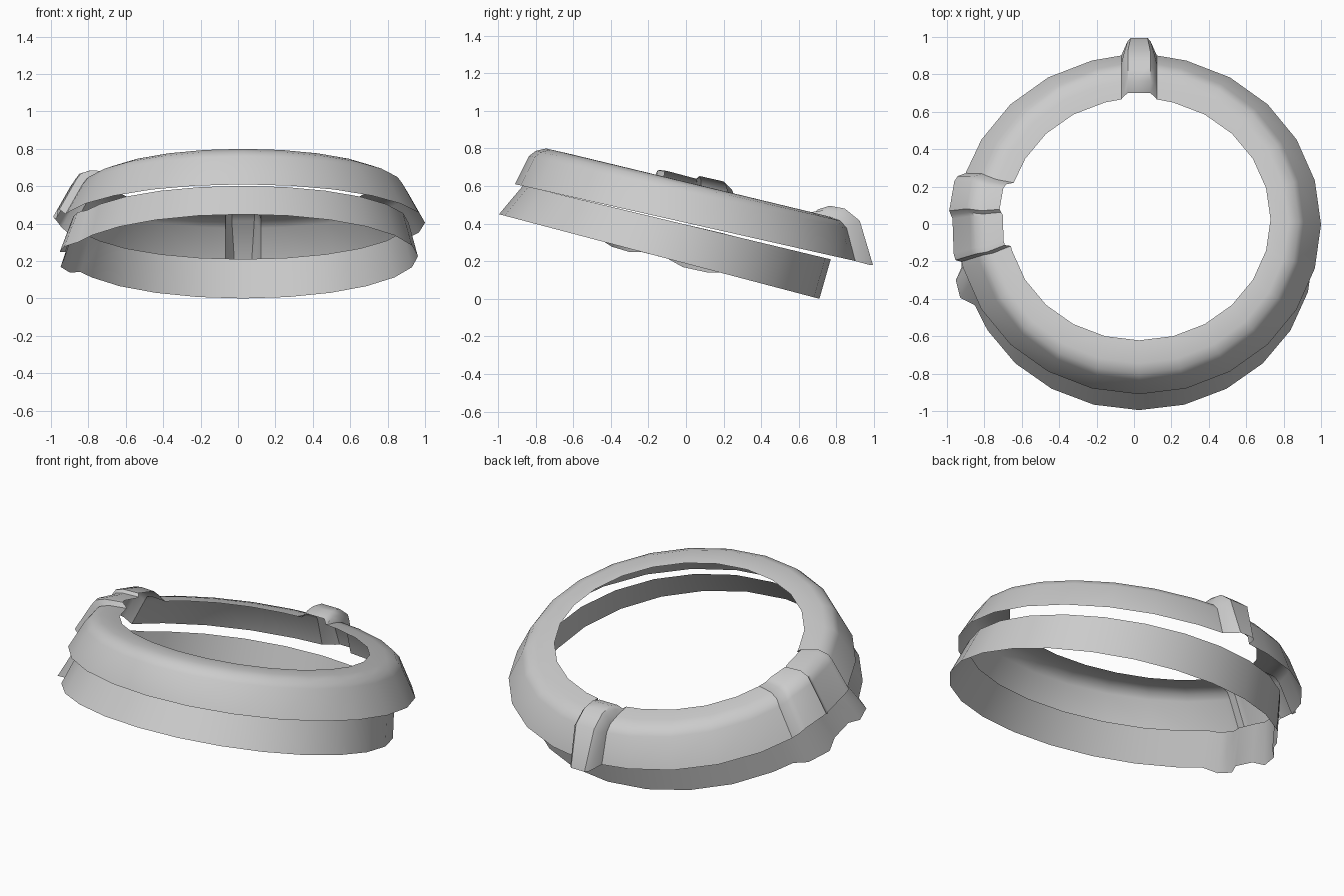
import bpy, bmesh
from math import sin, cos, asin, acos, pi, radians

if "Cube" in bpy.data.objects:
    bpy.data.objects.remove(bpy.data.objects["Cube"])

CX = 0.027  # ring centre in x

# Ring levels: x radius, front (y, z), back (y, z)
UPPER = [(0.973, -0.91, 0.61, 0.905, 0.20),
         (0.880, -0.835, 0.76, 0.86, 0.375),
         (0.855, -0.80, 0.787, 0.825, 0.415),
         (0.800, -0.745, 0.80, 0.765, 0.437),
         (0.703, -0.622, 0.772, 0.672, 0.46)]
LOWER = [(0.885, -0.868, 0.602, 0.77, 0.21),
         (0.935, -0.995, 0.45, 0.71, 0.0)]


def level_point(level, th, dr=0.0, dz=0.0):
    rx, yf, zf, yb, zb = level
    s = sin(th)
    return (CX + (rx + dr) * cos(th),
            (yf + yb) / 2 + ((yb - yf) / 2 + dr) * s,
            (zf + zb) / 2 + (zb - zf) / 2 * s + dz)


def column(levels, th, dr=0.0, dz=0.0):
    return [level_point(l, th, dr, dz) for l in levels]


def left_angle(y):
    return pi - asin(y / 0.91)


def loft(name, columns):
    bm = bmesh.new()
    cols = [[bm.verts.new(p) for p in c] for c in columns]
    for a, b in zip(cols, cols[1:] + cols[:1]):
        for i in range(len(a) - 1):
            bm.faces.new((a[i], b[i], b[i + 1], a[i + 1]))
    bmesh.ops.recalc_face_normals(bm, faces=bm.faces)
    me = bpy.data.meshes.new(name)
    bm.to_mesh(me)
    bm.free()
    ob = bpy.data.objects.new(name, me)
    bpy.context.collection.objects.link(ob)
    bpy.context.view_layer.objects.active = ob
    ob.select_set(True)
    bpy.ops.object.shade_smooth_by_angle(angle=radians(40))
    ob.select_set(False)
    return ob


# Upper cover ring: plain columns away from the back clip and left hinge
plain = [k for k in range(24) if k not in (6, 11, 12)]
keyed = [(radians(15 * k), column(UPPER, radians(15 * k))) for k in plain]

# Back clip: raised strap folded over the rim
CLIP = [(0.995, 0.18), (0.925, 0.415), (0.845, 0.48), (0.765, 0.495), (0.70, 0.475)]
for side in (1, -1):
    foot = [level_point(l, acos(side * 0.095 / l[0])) for l in UPPER]
    keyed.append((pi / 2 - side * 0.10, foot))
    for w, drop in ((0.082, 0.022), (0.06, 0.0)):
        strap = [(CX + side * w * (0.75 if i == 0 else 1), y - drop * 0.8, z - (drop if i else 0))
                 for i, (y, z) in enumerate(CLIP)]
        keyed.append((pi / 2 - side * w, strap))

# Left hinge: two raised pads, (y, outward, up)
PADS = [(0.275, 0.0, 0.0), (0.25, 0.035, 0.03), (0.22, 0.045, 0.048),
        (0.07, 0.045, 0.048), (0.05, 0.035, 0.03), (0.03, 0.025, 0.03),
        (-0.15, 0.032, 0.035), (-0.185, 0.03, 0.03), (-0.2, 0.0, 0.0)]
for y, dr, dz in PADS:
    keyed.append((left_angle(y), column(UPPER, left_angle(y), dr, dz)))
keyed.sort(key=lambda k: k[0])
loft("upper_cover_ring", [c for _, c in keyed])

# Lower collar ring with two hinge bulges on the left, (angle in degrees, outward, up)
BULGES = [(158, 0.0, 0.0), (163, 0.035, -0.02), (172, 0.05, -0.025), (177, 0.02, 0.0),
          (186, 0.02, 0.0), (190, 0.06, -0.015), (196, 0.06, -0.01), (200, 0.0, 0.0)]
keyed = [(15 * k, column(LOWER, radians(15 * k))) for k in range(24) if k not in (11, 12, 13)]
for deg, dr, dz in BULGES:
    th = radians(deg)
    keyed.append((deg, [level_point(LOWER[0], th, dr * 0.6),
                        level_point(LOWER[1], th, dr, dz)]))
keyed.sort(key=lambda k: k[0])
loft("lower_collar_ring", [c for _, c in keyed])
